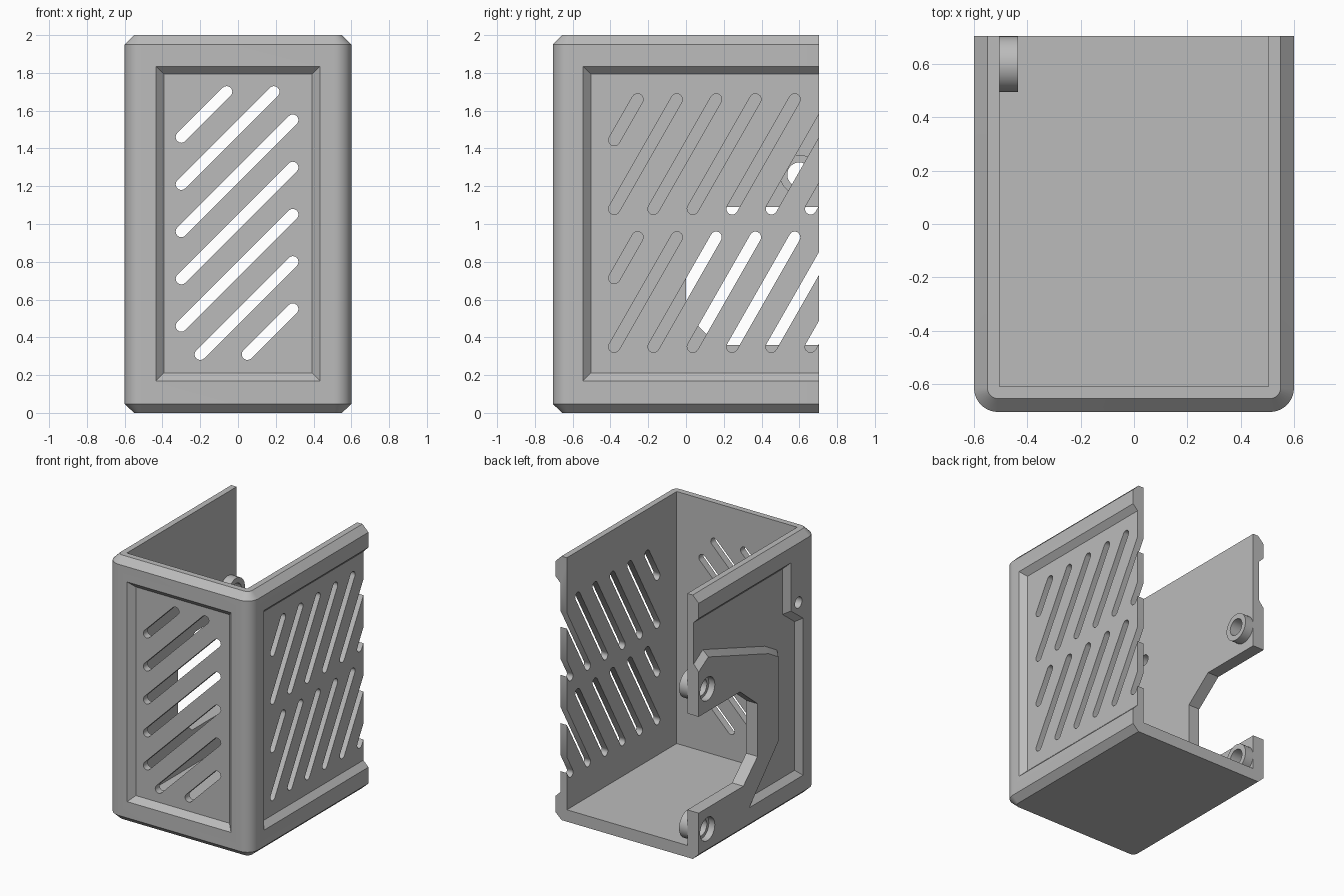
import bpy, bmesh
from math import cos, sin, pi, atan2
from mathutils import Vector

cube = bpy.data.objects.get("Cube")
if cube:
    bpy.data.objects.remove(cube, do_unlink=True)

W, D, H = 0.6, 0.705, 2.0        # half width, half depth, height
WALL, FLOOR, DEPTH = 0.095, 0.09, 0.042

grey = bpy.data.materials.new("plain grey")
grey.use_nodes = True
grey.diffuse_color = (0.5, 0.5, 0.5, 1)
grey.node_tree.nodes["Principled BSDF"].inputs["Base Color"].default_value = (0.5, 0.5, 0.5, 1)


def add_loft(bm, rings):
    """Skin a list of equal rings and cap both ends."""
    loops = [[bm.verts.new(p) for p in ring] for ring in rings]
    n = len(loops[0])
    for a, b in zip(loops, loops[1:]):
        for i in range(n):
            j = (i + 1) % n
            bm.faces.new((a[i], a[j], b[j], b[i]))
    bm.faces.new(loops[0][::-1])
    bm.faces.new(loops[-1])


def make(name, lofts):
    bm = bmesh.new()
    for rings in lofts:
        add_loft(bm, rings)
    bmesh.ops.recalc_face_normals(bm, faces=bm.faces)
    mesh = bpy.data.meshes.new(name)
    bm.to_mesh(mesh)
    bm.free()
    mesh.materials.append(grey)
    ob = bpy.data.objects.new(name, mesh)
    bpy.context.collection.objects.link(ob)
    return ob


def combine(body, operation, lofts):
    """Apply one exact boolean and throw the helper away."""
    tool = make("helper", lofts)
    mod = body.modifiers.new("cut", "BOOLEAN")
    mod.operation, mod.object, mod.solver = operation, tool, "EXACT"
    graph = bpy.context.evaluated_depsgraph_get()
    mesh = bpy.data.meshes.new_from_object(body.evaluated_get(graph))
    body.modifiers.clear()
    body.data = mesh
    bpy.data.objects.remove(tool, do_unlink=True)


# Maps from a wall's own plane (u, v, height above the surface) to space
def front(u, v, h): return (u, -D - h, v)
def left(u, v, h): return (W + h, u, v)
def right(u, v, h): return (-W - h, u, v)


def prism(place, poly, h0, h1):
    return [[place(u, v, h) for u, v in poly] for h in (h0, h1)]


def inset(poly, d):
    """Mitred offset of a polygon toward its inside."""
    pts = [Vector(p) for p in poly]
    n = len(pts)
    area = sum(pts[i - 1].cross(pts[i]) for i in range(n))
    s = 1 if area > 0 else -1
    out = []
    for i in range(n):
        e1 = (pts[i] - pts[i - 1]).normalized()
        e2 = (pts[(i + 1) % n] - pts[i]).normalized()
        n1, n2 = Vector((-e1.y, e1.x)) * s, Vector((-e2.y, e2.x)) * s
        out.append(pts[i] + (n1 + n2) * d / (1 + n1.dot(n2)))
    return out


def recess(place, poly):
    """Shallow pocket with sloping sides."""
    steps = ((poly, 0.1), (poly, 0), (inset(poly, DEPTH), -DEPTH))
    return [[place(u, v, h) for u, v in p] for p, h in steps]


def circle(u, v, r, n=32):
    return [(u + r * cos(2 * pi * i / n), v + r * sin(2 * pi * i / n)) for i in range(n)]


def slot(u0, v0, u1, v1, r=0.03, n=8):
    a = atan2(v1 - v0, u1 - u0) + pi / 2
    arc = [a + pi * i / n for i in range(n + 1)]
    return ([(u0 + r * cos(t), v0 + r * sin(t)) for t in arc]
            + [(u1 - r * cos(t), v1 - r * sin(t)) for t in arc])


def slots(place, starts, slope, u_min, u_max, v_min, v_max):
    """Parallel slanted slots, trimmed to a rectangle."""
    result = []
    for c in starts:
        lo = max(v_min, v_min + (u_min - c) * slope)
        hi = min(v_max, v_min + (u_max - c) * slope)
        ends = [f for v in (lo, hi) for f in (c + (v - v_min) / slope, v)]
        result.append(prism(place, slot(*ends), 0.1, -0.2))
    return result


# Outer body: rounded front corners, chamfered top and bottom
def outline(z, d, n=10):
    r = 0.09 - d
    cx, cy = W - 0.09, -D + 0.09
    arc = [pi / 2 * i / n for i in range(n + 1)]
    pts = [(-W + d, D, z)]
    pts += [(-cx - r * cos(t), cy - r * sin(t), z) for t in arc]
    pts += [(cx + r * sin(t), cy - r * cos(t), z) for t in arc]
    return pts + [(W - d, D, z)]


body = make("open_vented_housing", [[outline(0, 0.05), outline(0.047, 0),
                                     outline(H - 0.05, 0), outline(H, 0.05)]])

# Hollow interior, open at the top and the back
xi, yi = W - WALL, -D + WALL
room = [(-xi, yi), (xi, yi), (xi, 1), (-xi, 1)]
combine(body, "DIFFERENCE", [[[(x, y, z) for x, y in room] for z in (FLOOR, 3)]])

# Screw bosses inside the right wall
BOSS_Y, BOSS_Z = 0.6, (0.2, 1.262)
combine(body, "UNION", [prism(right, circle(BOSS_Y, z, 0.104), -0.165, -0.07) for z in BOSS_Z])

# Recessed panels; the right one leaves a raised bracket around the bosses
lo, hi = 0.17, 1.835
bracket = [(0.9, hi), (-0.4, hi), (-0.4, 1.47), (-0.545, 1.36), (-0.545, lo), (0.1, lo),
           (-0.25, 0.54), (-0.25, 1.18), (-0.13, 1.25), (0.59, 1.5), (0.705, 1.43), (0.9, 1.31)]
combine(body, "DIFFERENCE", [
    recess(front, [(-0.435, lo), (0.435, lo), (0.435, hi), (-0.435, hi)]),
    recess(left, [(-0.545, lo), (0.9, lo), (0.9, hi), (-0.545, hi)]),
    recess(right, bracket)])

# Ventilation slots
vents = slots(front, [0.05 - 0.25 * k for k in range(7)], 1, -0.3, 0.29, 0.31, 1.7)
for base in (0.35, 1.08):
    vents += slots(left, [-0.38 + 0.208 * k for k in range(-1, 6)], 1.75, -0.38, 2, base, base + 0.58)
combine(body, "DIFFERENCE", vents)

# Rear opening in the right wall, small cable hole and counterbored screw holes
opening = [(0, 0.52), (0.17, 0.36), (0.9, 0.36), (0.9, 1.09), (0.21, 1.09), (0, 0.92)]
holes = [prism(right, opening, 0.1, -0.13), prism(right, circle(-0.49, 1.5, 0.042), 0.1, -0.2)]
for z in BOSS_Z:
    steps = ((0.088, 0.1), (0.088, -0.05), (0.064, -0.05), (0.064, -0.3))
    holes.append([[right(u, v, h) for u, v in circle(BOSS_Y, z, r)] for r, h in steps])
combine(body, "DIFFERENCE", holes)

# Smooth the curved walls, keep the edges crisp
bpy.ops.object.select_all(action="DESELECT")
body.select_set(True)
bpy.context.view_layer.objects.active = body
bpy.ops.object.shade_smooth_by_angle(angle=pi / 6)
